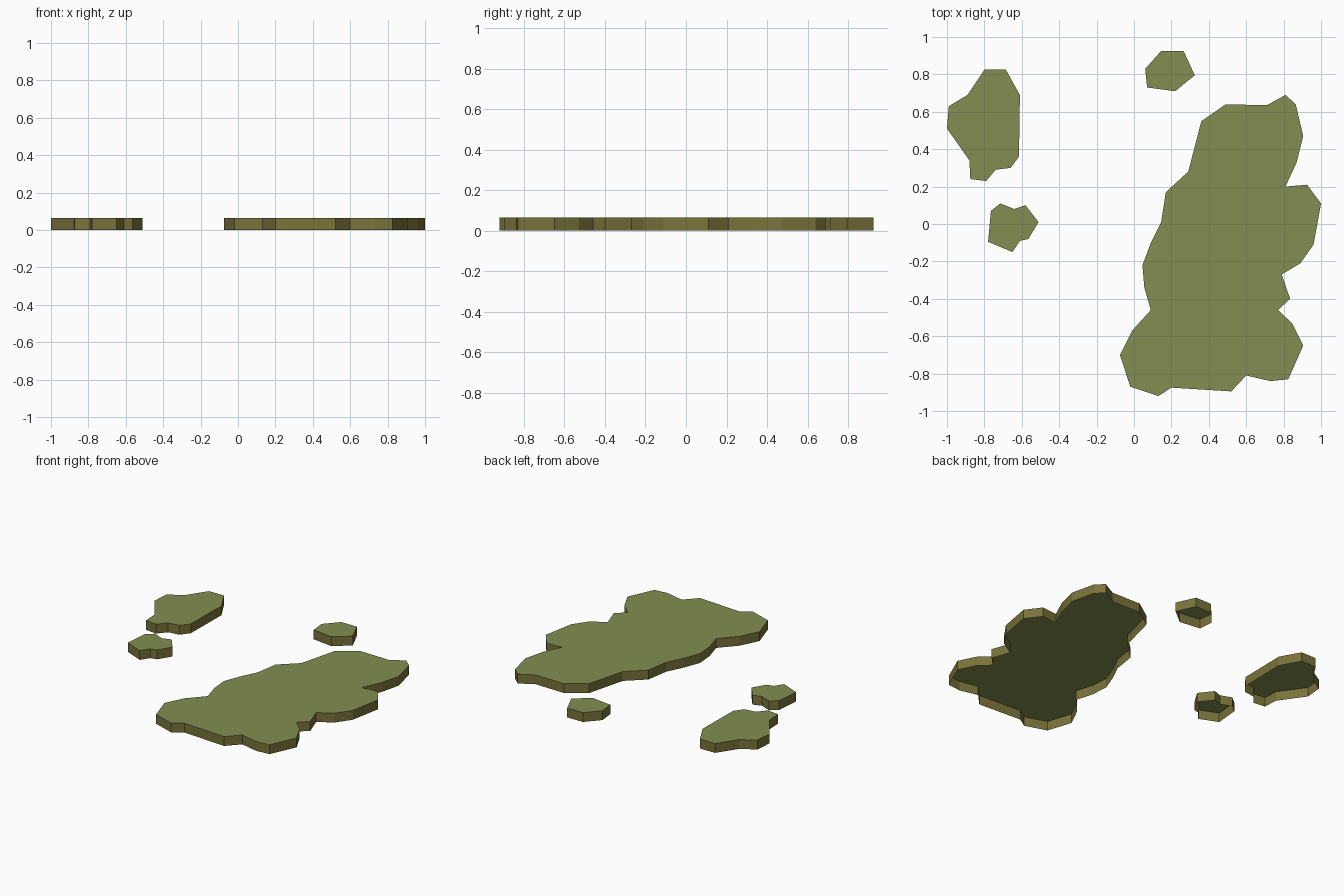
import bpy, bmesh

if "Cube" in bpy.data.objects:
    bpy.data.objects.remove(bpy.data.objects["Cube"])

HEIGHT = 0.065


def material(name, rgb):
    m = bpy.data.materials.new(name)
    m.diffuse_color = (*rgb, 1.0)
    m.use_nodes = True
    m.node_tree.nodes["Principled BSDF"].inputs["Base Color"].default_value = m.diffuse_color
    return m


GRASS = material("grass green", (0.223, 0.270, 0.080))
BANK = material("bank olive", (0.188, 0.171, 0.042))


def island(name, outline):
    """Flat top with a wall hanging down to the ground, open underneath.
    The outline runs clockwise seen from above."""
    bm = bmesh.new()
    top = [bm.verts.new((x, y, HEIGHT)) for x, y in outline]
    low = [bm.verts.new((x, y, 0)) for x, y in outline]
    bm.faces.new(top[::-1]).material_index = 0
    n = len(outline)
    for i in range(n):
        j = (i + 1) % n
        bm.faces.new((top[i], top[j], low[j], low[i])).material_index = 1
    bm.normal_update()
    # triangulate the concave top cleanly
    bmesh.ops.triangulate(bm, faces=[f for f in bm.faces if len(f.verts) > 4],
                          ngon_method='EAR_CLIP')
    me = bpy.data.meshes.new(name)
    bm.to_mesh(me)
    bm.free()
    me.materials.append(GRASS)
    me.materials.append(BANK)
    ob = bpy.data.objects.new(name, me)
    bpy.context.collection.objects.link(ob)


# Large island
island("main_island", [
    (.36, .55), (.49, .64), (.71, .635), (.81, .69), (.865, .64), (.905, .47),
    (.87, .33), (.81, .2), (.925, .21), (1, .11), (.96, -.11), (.89, -.21),
    (.79, -.27), (.835, -.4), (.77, -.46), (.845, -.53), (.905, -.65), (.825, -.83),
    (.73, -.84), (.6, -.81), (.52, -.895), (.2, -.875), (.13, -.92), (-.02, -.87),
    (-.075, -.7), (-.01, -.57), (.09, -.46), (.055, -.34), (.045, -.22),
    (.09, -.1), (.145, .01), (.17, .17), (.29, .28)])

# Small islands
island("west_island", [
    (-.8, .825), (-.685, .825), (-.61, .69), (-.615, .36), (-.66, .3), (-.74, .29),
    (-.79, .23), (-.875, .24), (-.88, .34), (-1, .51), (-.99, .63), (-.89, .69)])
island("north_islet", [
    (.145, .925), (.265, .925), (.325, .795), (.22, .71), (.07, .73), (.06, .83)])
island("southwest_islet", [
    (-.765, .07), (-.715, .11), (-.64, .08), (-.58, .1), (-.51, .01),
    (-.565, -.08), (-.61, -.09), (-.65, -.15), (-.78, -.095)])
